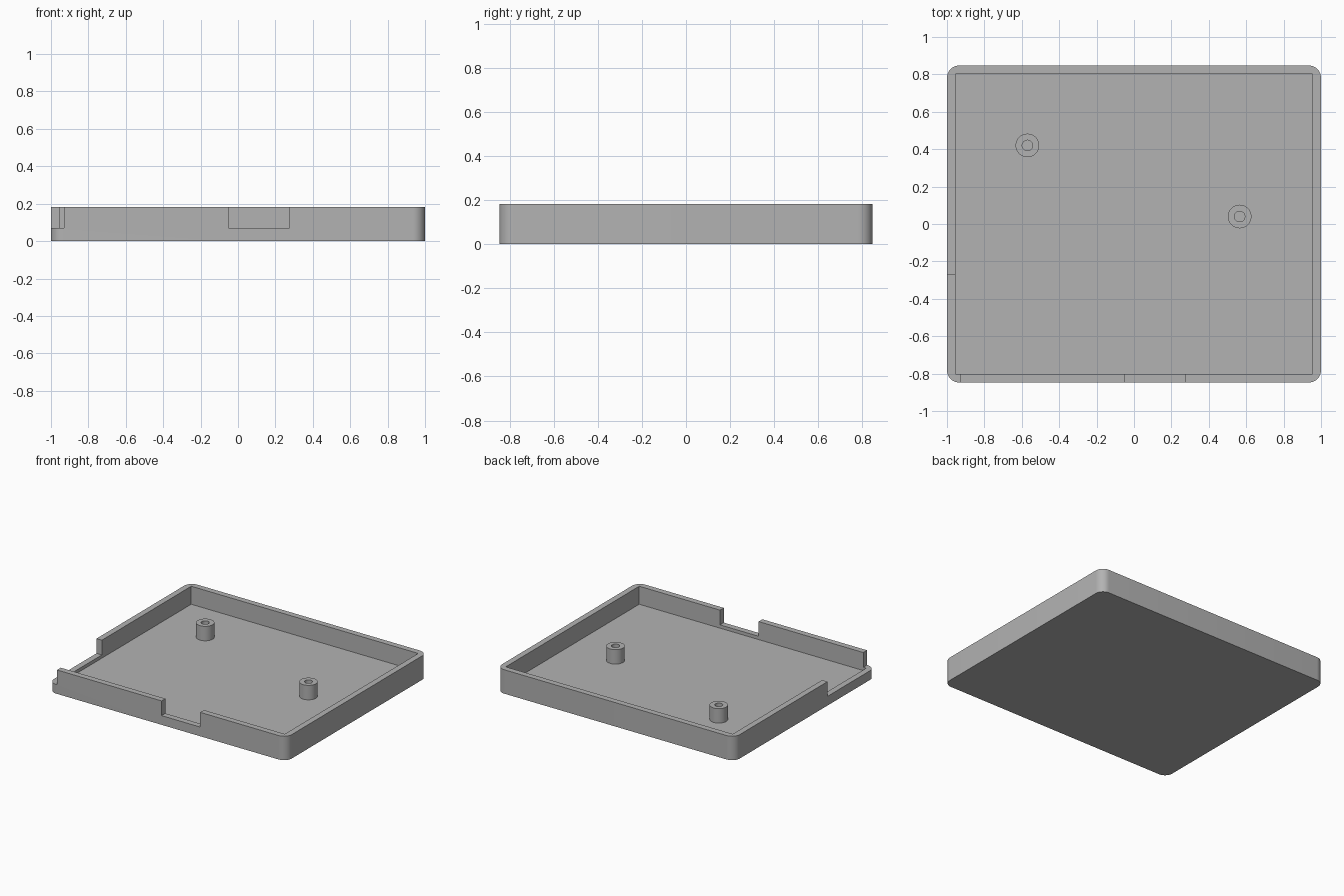
import bpy, bmesh, math

if "Cube" in bpy.data.objects:
    bpy.data.objects.remove(bpy.data.objects["Cube"])

W, D, H = 1.0, 0.847, 0.182      # half width, half depth, height
WALL, FLOOR = 0.045, 0.045
RADIUS = 0.065
NOTCH_Z = 0.07

grey = bpy.data.materials.new("light_grey")
grey.diffuse_color = (0.45, 0.45, 0.45, 1)
grey.use_nodes = True
grey.node_tree.nodes["Principled BSDF"].inputs["Base Color"].default_value = grey.diffuse_color


def new_object(name, bm):
    bmesh.ops.recalc_face_normals(bm, faces=bm.faces)
    mesh = bpy.data.meshes.new(name)
    bm.to_mesh(mesh)
    bm.free()
    mesh.materials.append(grey)
    obj = bpy.data.objects.new(name, mesh)
    bpy.context.collection.objects.link(obj)
    return obj


def box(name, x0, x1, y0, y1, z0, z1):
    bm = bmesh.new()
    bmesh.ops.create_cube(bm, size=1)
    for v in bm.verts:
        v.co.x = x1 if v.co.x > 0 else x0
        v.co.y = y1 if v.co.y > 0 else y0
        v.co.z = z1 if v.co.z > 0 else z0
    return new_object(name, bm)


def select_only(obj):
    bpy.ops.object.select_all(action='DESELECT')
    obj.select_set(True)
    bpy.context.view_layer.objects.active = obj


def cut(target, cutter):
    mod = target.modifiers.new("cut", 'BOOLEAN')
    mod.operation = 'DIFFERENCE'
    mod.solver = 'EXACT'
    mod.object = cutter
    select_only(target)
    bpy.ops.object.modifier_apply(modifier=mod.name)
    bpy.data.objects.remove(cutter)


def smooth(obj):
    select_only(obj)
    bpy.ops.object.shade_smooth_by_angle(angle=math.radians(30))


# Tray: slab with rounded vertical corners
tray = box("tray", -W, W, -D, D, 0, H)
bm = bmesh.new()
bm.from_mesh(tray.data)
uprights = [e for e in bm.edges if abs(e.verts[0].co.z - e.verts[1].co.z) > 0.1]
bmesh.ops.bevel(bm, geom=uprights, offset=RADIUS, segments=10, profile=0.5, affect='EDGES')
bm.to_mesh(tray.data)
bm.free()

# Square-cornered cavity, front notch and open left-front corner
cut(tray, box("cavity", -W + WALL, W - WALL, -D + WALL, D - WALL, FLOOR, 1))
cut(tray, box("front_notch", -0.05, 0.275, -1, -0.7, NOTCH_Z, 1))
cut(tray, box("corner_notch", -1.2, -0.93, -1, -0.272, NOTCH_Z, 1))
smooth(tray)


# Screw posts: lathed tube with a blind hole
def post(name, x, y, outer=0.063, hole=0.028, top=0.155, steps=40):
    profile = [(outer, FLOOR - 0.005), (outer, top), (hole, top), (hole, FLOOR + 0.001)]
    bm = bmesh.new()
    verts = [bm.verts.new((r, 0, z)) for r, z in profile]
    edges = [bm.edges.new(pair) for pair in zip(verts, verts[1:])]
    bmesh.ops.spin(bm, geom=verts + edges, cent=(0, 0, 0), axis=(0, 0, 1),
                   angle=math.tau, steps=steps)
    bmesh.ops.remove_doubles(bm, verts=bm.verts, dist=1e-4)
    bmesh.ops.holes_fill(bm, edges=[e for e in bm.edges if e.is_boundary], sides=0)
    obj = new_object(name, bm)
    obj.location = (x, y, 0)
    smooth(obj)


post("left_post", -0.57, 0.42)
post("right_post", 0.565, 0.04)
